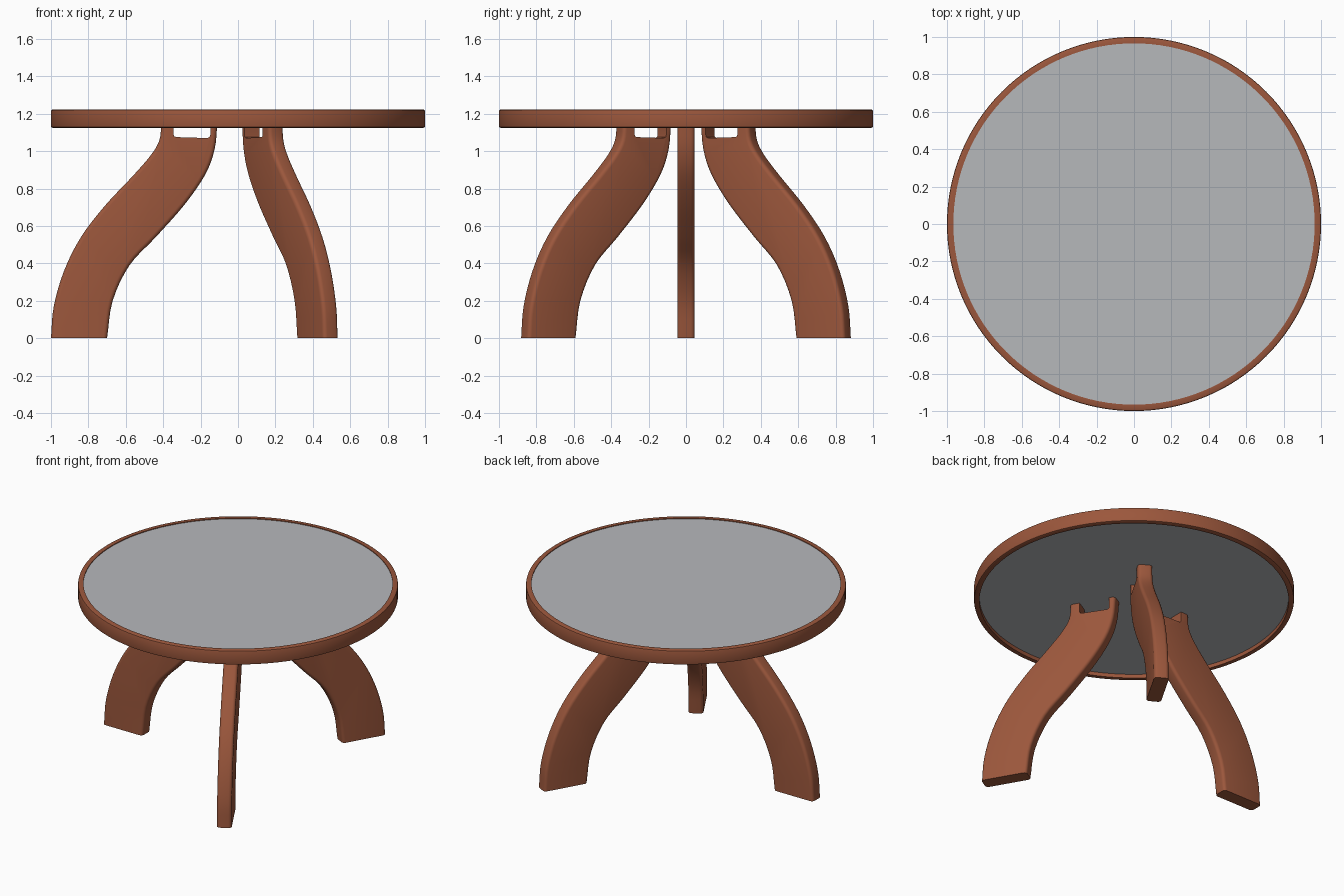
import bpy, bmesh, math
from mathutils import Vector

if "Cube" in bpy.data.objects:
    bpy.data.objects.remove(bpy.data.objects["Cube"])


def material(name, rgb):
    m = bpy.data.materials.new(name)
    m.diffuse_color = (*rgb, 1)
    m.use_nodes = True
    m.node_tree.nodes["Principled BSDF"].inputs["Base Color"].default_value = m.diffuse_color
    return m


WOOD = material("brown wood", (0.33, 0.095, 0.045))
GLASS = material("grey glass", (0.47, 0.48, 0.50))


def finish(name, bm, mat):
    bmesh.ops.recalc_face_normals(bm, faces=bm.faces)
    me = bpy.data.meshes.new(name)
    bm.to_mesh(me)
    bm.free()
    me.materials.append(mat)
    ob = bpy.data.objects.new(name, me)
    bpy.context.collection.objects.link(ob)
    bpy.ops.object.select_all(action='DESELECT')
    ob.select_set(True)
    bpy.context.view_layer.objects.active = ob
    bpy.ops.object.shade_smooth_by_angle(angle=math.radians(35))
    return ob


def lathe_ring(name, profile, mat, n=128):
    bm = bmesh.new()
    rings = [[bm.verts.new((r * math.cos(2 * math.pi * i / n),
                            r * math.sin(2 * math.pi * i / n), z))
              for i in range(n)] for r, z in profile]
    for a, b in zip(rings, rings[1:] + rings[:1]):
        for i in range(n):
            j = (i + 1) % n
            bm.faces.new((a[i], a[j], b[j], b[i]))
    return finish(name, bm, mat)


def spline(pts, steps=4):
    # smooth curve through the given points
    p = [Vector(q) for q in pts]
    p = [2 * p[0] - p[1]] + p + [2 * p[-1] - p[-2]]
    out = []
    for a, b, c, d in zip(p, p[1:], p[2:], p[3:]):
        for k in range(steps):
            t = k / steps
            out.append(0.5 * (2 * b + (c - a) * t + (2 * a - 5 * b + 4 * c - d) * t * t
                              + (3 * b - a - 3 * c + d) * t ** 3))
    return out + [p[-2]]


# wooden rim of the table top, with softened corners
lathe_ring("table_rim", [(0.966, 1.125), (0.992, 1.125), (0.998, 1.128), (1.0, 1.135),
                         (1.0, 1.213), (0.998, 1.219), (0.992, 1.222), (0.966, 1.222)], WOOD)

# glass disc set into the rim
bm = bmesh.new()
bmesh.ops.create_cone(bm, cap_ends=True, segments=128, radius1=0.967, radius2=0.967, depth=0.066)
bmesh.ops.translate(bm, verts=bm.verts, vec=(0, 0, 1.184))
finish("glass_top", bm, GLASS)

# S-shaped leg profile: (distance from centre, height)
outer = spline([(1.0, 0), (0.985, 0.17), (0.93, 0.36), (0.84, 0.54), (0.71, 0.71),
                (0.56, 0.87), (0.465, 0.98), (0.42, 1.06), (0.41, 1.153)])
inner = spline([(0.11, 1.153), (0.125, 1.01), (0.175, 0.875), (0.285, 0.715),
                (0.44, 0.54), (0.58, 0.39), (0.67, 0.20), (0.70, 0)])
# notch between the two prongs that carry the glass
notch = [Vector(q) for q in [(0.345, 1.153), (0.345, 1.09), (0.341, 1.079), (0.33, 1.075),
                             (0.165, 1.07), (0.152, 1.075), (0.148, 1.088), (0.148, 1.153)]]
HALF = 0.0465


def leg(name, angle):
    bm = bmesh.new()
    pts = outer + notch + inner
    a = [bm.verts.new((p.x, -HALF, p.y)) for p in pts]
    b = [bm.verts.new((p.x, HALF, p.y)) for p in pts]
    n = len(pts)
    bm.faces.new(a)
    bm.faces.new(b[::-1])
    for i in range(n):
        j = (i + 1) % n
        bm.faces.new((a[i], b[i], b[j], a[j]))
    bmesh.ops.recalc_face_normals(bm, faces=bm.faces)
    # round the long edges of the leg
    no, ni = len(outer), n - len(inner)
    runs = list(range(no - 1)) + list(range(ni, n - 1))
    edges = [bm.edges.get((s[i], s[i + 1])) for s in (a, b) for i in runs]
    bmesh.ops.bevel(bm, geom=edges, offset=0.021, segments=4, profile=0.5,
                    affect='EDGES', clamp_overlap=True)
    ob = finish(name, bm, WOOD)
    ob.rotation_euler.z = math.radians(angle)


for name, angle in (("left_leg", 180), ("front_right_leg", -60), ("back_right_leg", 60)):
    leg(name, angle)
